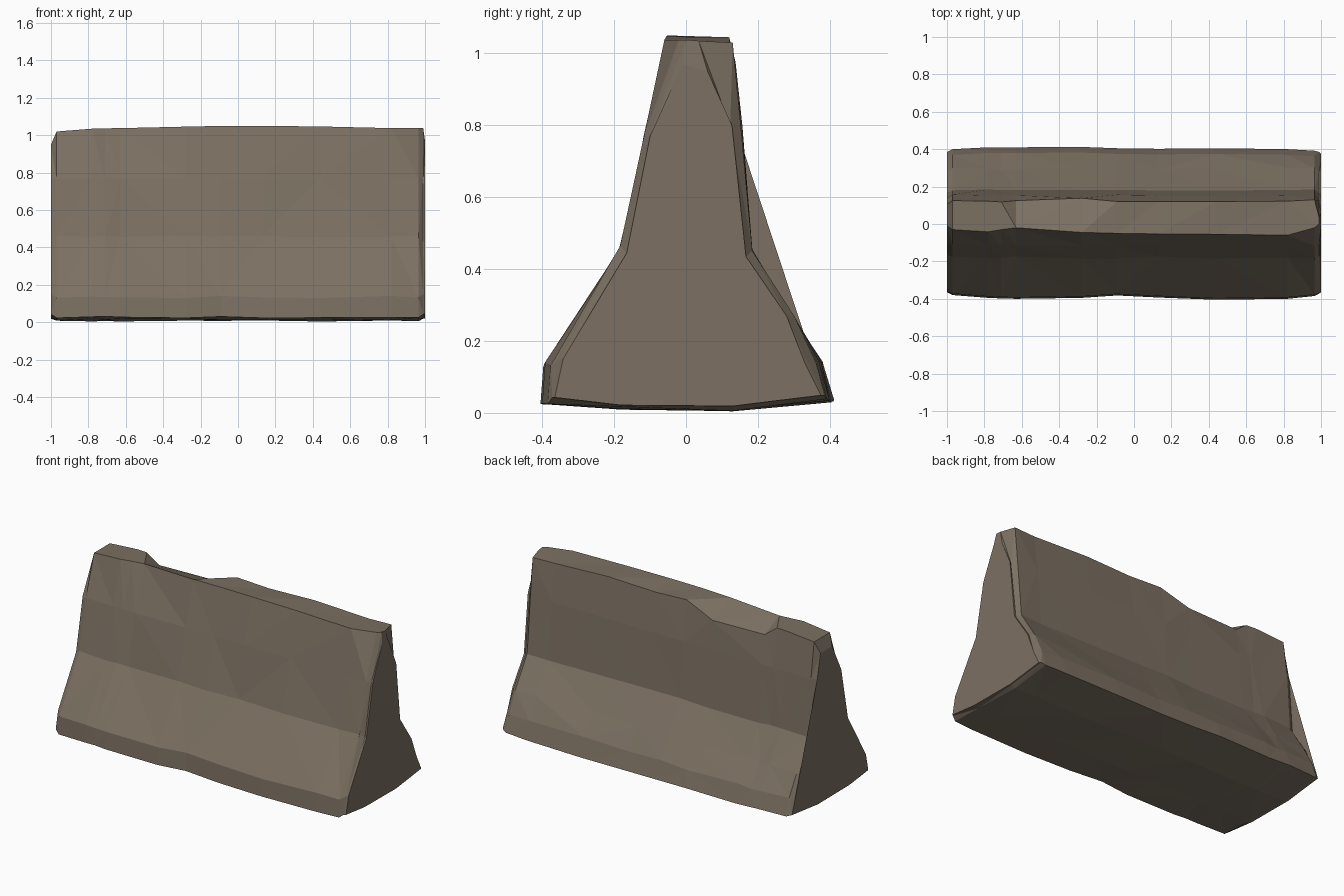
import bpy, bmesh, random
random.seed(4)

# Stations along the barrier:
# x, front foot y, back foot y, top front y, top back y, top front z, top back z
STATIONS = [
    (-1.00, -0.365, 0.385, -0.010, 0.105, 0.95, 0.95),
    (-0.97, -0.380, 0.400, -0.030, 0.125, 1.02, 1.02),
    (-0.78, -0.395, 0.410, -0.042, 0.122, 1.035, 1.035),
    (-0.71, -0.398, 0.410, -0.030, 0.118, 1.037, 1.035),
    (-0.63, -0.400, 0.410, -0.020, 0.125, 1.038, 0.975),   # broken edge starts
    (-0.28, -0.395, 0.412, -0.045, 0.138, 1.046, 0.975),
    (-0.09, -0.382, 0.405, -0.050, 0.120, 1.050, 1.045),   # broken edge ends
    (0.13, -0.393, 0.402, -0.053, 0.120, 1.050, 1.035),
    (0.44, -0.405, 0.405, -0.055, 0.120, 1.047, 1.045),
    (0.82, -0.400, 0.400, -0.060, 0.122, 1.038, 1.030),
    (0.965, -0.385, 0.392, -0.020, 0.130, 1.038, 1.030),
    (0.99, -0.372, 0.385, 0.000, 0.035, 1.038, 1.035),     # knocked-off end corner
    (1.00, -0.365, 0.375, -0.010, 0.060, 0.97, 0.95),
]


def jit(a):
    return random.uniform(-a, a)


def section(x, ff, bf, tf, tb, zf, zb):
    """Closed y-z outline, from the front foot up, over the top and down the back."""
    end = abs(x) > 0.98
    i = 0.015 if end else 0.0
    j = 0.0 if end else 0.006
    back = min(tb, 0.12) - 0.12
    return [
        (ff, 0.028 + i + jit(j)),
        (ff + 0.008 + i, 0.135 + i + jit(j)),
        (-0.18 + i + jit(j), 0.46 - i + jit(j)),
        (-0.115 + i + jit(j / 2), 0.77),
        (tf, zf),
        (tb, zb),
        (0.155 - i + back * 0.2 + jit(j / 2), 0.80),
        (0.182 - i + jit(j / 2), 0.45 - i + jit(j)),
        (0.295 - i + jit(j), 0.27),
        (bf - 0.03 - i, 0.14 + jit(j)),
        (bf, 0.034 + i + jit(j)),
        (0.13, 0.004 + i + abs(jit(j))),
        (-0.18, 0.014 + i / 2 + jit(j)),
    ]


# Weathered concrete barrier, lofted through the stations
bm = bmesh.new()
rings = [[bm.verts.new((s[0], y, z)) for y, z in section(*s)] for s in STATIONS]
n = len(rings[0])
for a, b in zip(rings, rings[1:]):
    for k in range(n):
        m = (k + 1) % n
        bm.faces.new((a[k], b[k], b[m], a[m]))
bm.faces.new(rings[0])
bm.faces.new(rings[-1])
bmesh.ops.triangulate(bm, faces=bm.faces[:])
bmesh.ops.recalc_face_normals(bm, faces=bm.faces[:])

mesh = bpy.data.meshes.new("concrete_barrier")
bm.to_mesh(mesh)
bm.free()
barrier = bpy.data.objects.new("concrete_barrier", mesh)
bpy.context.collection.objects.link(barrier)

# Dull brown-grey concrete
mat = bpy.data.materials.new("concrete")
mat.diffuse_color = (0.20, 0.162, 0.122, 1.0)
mesh.materials.append(mat)
